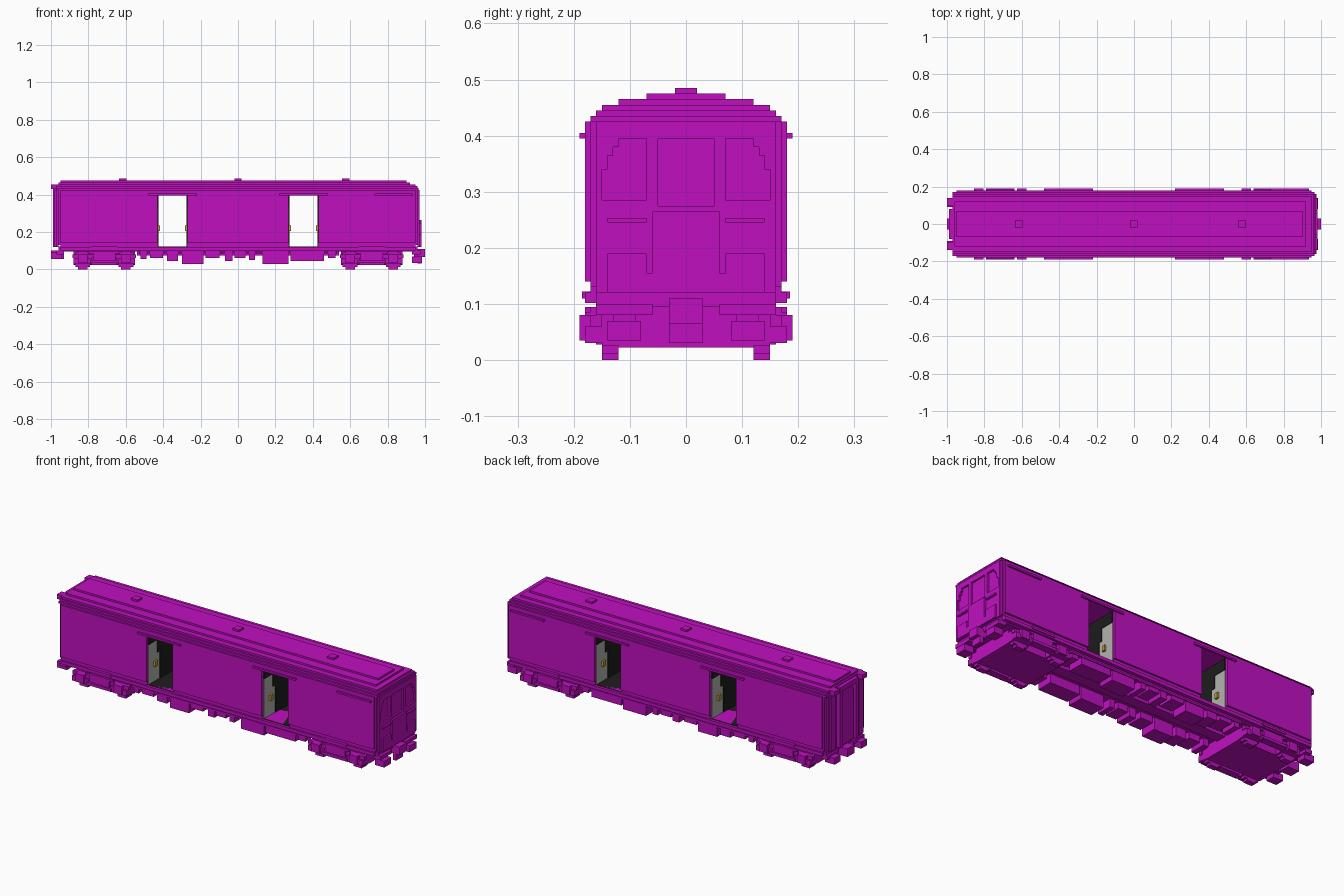
import bpy, bmesh
from mathutils import Vector

cube = bpy.data.objects.get("Cube")
if cube:
    bpy.data.objects.remove(cube, do_unlink=True)


def material(name, rgb):
    m = bpy.data.materials.new(name)
    m.diffuse_color = (*rgb, 1)
    m.use_nodes = True
    m.node_tree.nodes["Principled BSDF"].inputs["Base Color"].default_value = (*rgb, 1)
    return m


PURPLE = material("purple paint", (0.53, 0.005, 0.53))
GREY = material("light grey panel", (0.45, 0.45, 0.43))
BLACK = material("black interior", (0.012, 0.012, 0.012))
YELLOW = material("yellow fitting", (0.55, 0.32, 0.03))


def part(name, boxes, mat=PURPLE):
    """One object made of boxes given as (x0, x1, y0, y1, z0, z1)."""
    bm = bmesh.new()
    for x0, x1, y0, y1, z0, z1 in boxes:
        lo = Vector((min(x0, x1), min(y0, y1), min(z0, z1)))
        hi = Vector((max(x0, x1), max(y0, y1), max(z0, z1)))
        vs = bmesh.ops.create_cube(bm, size=1)["verts"]
        for v in vs:
            v.co = Vector([lo[i] + (v.co[i] + 0.5) * (hi[i] - lo[i]) for i in range(3)])
    me = bpy.data.meshes.new(name)
    bm.to_mesh(me)
    bm.free()
    me.materials.append(mat)
    ob = bpy.data.objects.new(name, me)
    bpy.context.collection.objects.link(ob)
    return ob


def both(boxes):
    """Repeat boxes mirrored across y = 0."""
    return boxes + [(a, b, -d, -c, e, f) for a, b, c, d, e, f in boxes]


# body in three blocks with two doorways passing right through
spans = [(-0.95, -0.43), (-0.27, 0.27), (0.43, 0.95)]
part("body_walls", [(a, b, -0.18, 0.18, 0.14, 0.40) for a, b in spans])
part("body_lower_edge", [(a, b, -0.17, 0.17, 0.12, 0.14) for a, b in spans])
part("body_header", [(-0.95, 0.95, -0.18, 0.18, 0.40, 0.425)])

# stepped roof: half width, bottom, top, back end, front end
roof = [(0.17, 0.425, 0.435, -0.97, 0.965), (0.16, 0.435, 0.445, -0.97, 0.96),
        (0.15, 0.445, 0.455, -0.97, 0.95), (0.12, 0.455, 0.465, -0.96, 0.92),
        (0.07, 0.465, 0.475, -0.95, 0.90)]
part("roof", [(a, b, -w, w, z0, z1) for w, z0, z1, a, b in roof])
part("roof_vents", [(x - 0.02, x + 0.02, -0.02, 0.02, 0.475, 0.485) for x in (-0.615, 0, 0.575)])

# door rails under the eaves
part("door_rails", both([(a, b, 0.18, 0.19, 0.395, 0.405)
                         for a, b in ((-0.48, -0.22), (0.22, 0.48), (0.73, 0.935))]))

# doorway interiors: floor, partitions, dark passage and fittings
for i, c in enumerate((-0.35, 0.35)):
    tag = "back" if c < 0 else "front"
    part(tag + "_doorway_floor", [(c - 0.08, c + 0.08, -0.165, 0.165, 0.118, 0.122)], BLACK)
    panels, dark, knobs = [], [], []
    for s in (-1, 1):
        x = c + s * 0.08
        panels.append((x, x - s * 0.003, -0.165, 0.165, 0.122, 0.34))
        dark += [(x, x - s * 0.006, -0.07, 0.07, 0.122, 0.40),
                 (x, x - s * 0.006, -0.165, 0.165, 0.34, 0.40)]
        dark += both([(x, x - s * 0.006, 0.07, 0.09, 0.27, 0.34)])
        knobs += both([(x, x - s * 0.014, 0.10, 0.12, 0.205, 0.235)])
    part(tag + "_doorway_panels", panels, GREY)
    part(tag + "_doorway_passage", dark, BLACK)
    part(tag + "_doorway_fittings", knobs, YELLOW)

# front end wall, pieced around three recessed windows
part("front_corner_step", [(0.95, 0.96, -0.17, 0.17, 0.13, 0.425)])
part("front_end_wall",
     [(0.96, 0.97, -0.16, 0.16, 0.12, 0.275), (0.96, 0.97, -0.16, 0.16, 0.395, 0.425)]
     + both([(0.96, 0.97, 0.05, 0.07, 0.275, 0.395), (0.96, 0.97, 0.15, 0.16, 0.275, 0.395),
             (0.96, 0.97, 0.07, 0.15, 0.275, 0.285), (0.96, 0.97, 0.14, 0.15, 0.34, 0.395),
             (0.96, 0.97, 0.12, 0.14, 0.38, 0.395), (0.96, 0.97, 0.13, 0.14, 0.365, 0.38)]))
part("front_door_lower_panel", [(0.97, 0.98, -0.06, 0.06, 0.12, 0.265)])
part("front_end_boxes", both([(0.97, 0.98, 0.06, 0.14, 0.12, 0.155),
                              (0.97, 0.98, 0.07, 0.14, 0.155, 0.19)]))
part("front_hand_rails", both([(0.97, 0.98, 0.07, 0.14, 0.245, 0.253)]))

# back end wall with gangway ribs
part("back_corner_step", [(-0.96, -0.95, -0.17, 0.17, 0.13, 0.425)])
part("back_end_wall", [(-0.97, -0.96, -0.15, 0.15, 0.12, 0.455)])
part("gangway_ribs", both([(-0.99, -0.97, 0.06, 0.08, 0.12, 0.44),
                           (-0.98, -0.97, 0.10, 0.14, 0.12, 0.425)]))
part("gangway_hood", [(-0.99, -0.97, -0.08, 0.08, 0.425, 0.45)]
     + both([(-1.0, -0.97, 0.10, 0.14, 0.43, 0.455)]))
part("gangway_door", [(-0.98, -0.97, -0.05, 0.05, 0.12, 0.40)])

# underframe and side sills
part("underframe", [(-0.96, 0.96, -0.16, 0.16, 0.095, 0.122)])
part("side_sills", both([(-0.95, 0.95, 0.16, 0.18, 0.102, 0.12)]))

# couplers, buffers and steps
part("front_coupler", [(0.94, 1.0, -0.03, 0.03, 0.065, 0.11), (0.96, 0.98, -0.03, 0.03, 0.03, 0.065)])
part("front_buffer_beam", both([(0.93, 0.975, 0.06, 0.16, 0.08, 0.10),
                                (0.93, 0.985, 0.08, 0.14, 0.035, 0.07),
                                (0.94, 0.96, 0.09, 0.13, 0.07, 0.08)]))
part("back_coupler", [(-1.0, -0.93, -0.03, 0.03, 0.055, 0.10)])
part("back_buffer_beam", both([(-0.97, -0.93, 0.06, 0.16, 0.08, 0.10),
                               (-1.0, -0.94, 0.09, 0.14, 0.055, 0.09)]))

# bogies, each with a centre block, side frames, springs and stepped wheels
for tag, c in (("back", -0.715), ("front", 0.715)):
    part(tag + "_bogie_block", [(c - 0.165, c + 0.165, -0.12, 0.12, 0.022, 0.095)])
    frames = [(c - 0.17, c + 0.17, 0.15, 0.17, 0.06, 0.08),
              (c - 0.075, c + 0.075, 0.15, 0.19, 0.035, 0.05),
              (c - 0.06, c + 0.06, 0.16, 0.18, 0.05, 0.095),
              (c - 0.085, c + 0.085, 0.17, 0.18, 0.085, 0.095),
              (c - 0.07, c + 0.07, 0.17, 0.185, 0.11, 0.122)]
    wheels = []
    for s in (-1, 1):
        a = c + s * 0.115
        frames += [(a - 0.05, a + 0.05, 0.15, 0.18, 0.03, 0.06),
                   (a - 0.025, a + 0.025, 0.17, 0.19, 0.035, 0.08)]
        wheels += [(a - 0.025, a + 0.025, 0.12, 0.15, 0.0, 0.10),
                   (a - 0.04, a + 0.04, 0.12, 0.15, 0.012, 0.09),
                   (a - 0.05, a + 0.05, 0.12, 0.15, 0.025, 0.08)]
    part(tag + "_bogie_frames", both(frames))
    part(tag + "_wheels", both(wheels))

# equipment boxes below the floor: back x, front x, bottom
gear = [(-0.52, -0.49, 0.055), (-0.47, -0.40, 0.06), (-0.38, -0.32, 0.045),
        (-0.30, -0.185, 0.028), (-0.175, -0.10, 0.06), (-0.07, -0.03, 0.045),
        (-0.02, 0.04, 0.06), (0.06, 0.09, 0.05), (0.13, 0.27, 0.028),
        (0.28, 0.46, 0.045), (0.48, 0.52, 0.06)]
part("equipment_boxes", both([(a, b, 0.07, 0.16, z, 0.097) for a, b, z in gear]))
part("centre_beam", [(-0.54, 0.54, -0.03, 0.03, 0.075, 0.097)])
part("side_pipes", both([(-0.53, 0.53, 0.15, 0.165, 0.082, 0.092)]))
